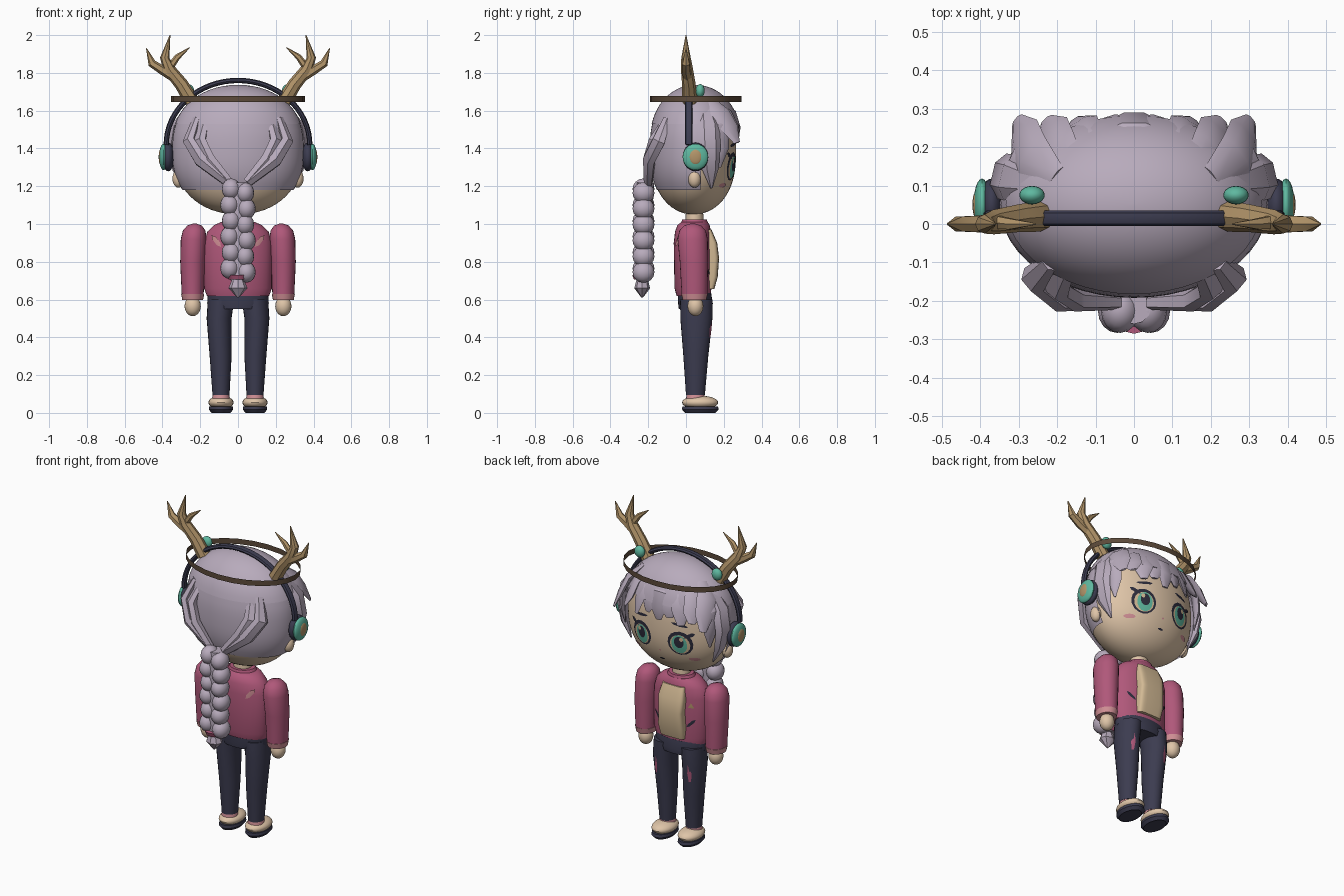
import bpy, bmesh
from math import sin, cos, pi, sqrt, radians
from mathutils import Vector

cube = bpy.data.objects.get("Cube")
if cube:
    bpy.data.objects.remove(cube)


def material(name, hexcode):
    rgb = [int(hexcode[i:i + 2], 16) / 255 for i in (0, 2, 4)]
    lin = [c / 12.92 if c < 0.04 else ((c + 0.055) / 1.055) ** 2.4 for c in rgb]
    m = bpy.data.materials.new(name)
    m.use_nodes = True
    m.diffuse_color = (*lin, 1)
    m.node_tree.nodes["Principled BSDF"].inputs["Base Color"].default_value = (*lin, 1)
    return m


HAIR = material("lavender hair", "b8abbc")
SKIN = material("skin", "dfc5a8")
ROSE = material("rose jacket", "b0587a")
PINK = material("light pink", "d08f95")
NAVY = material("navy", "3c3c50")
TEAL = material("teal", "5fb8a0")
TAN = material("antler tan", "b3956a")
BROWN = material("dark brown", "5c4a3a")
CREAM = material("cream shirt", "d2b994")
DARK = material("dark line", "2c2c3c")
made = []


def finish(name, bm, mat):
    bmesh.ops.recalc_face_normals(bm, faces=bm.faces)
    me = bpy.data.meshes.new(name)
    bm.to_mesh(me)
    bm.free()
    me.materials.append(mat)
    ob = bpy.data.objects.new(name, me)
    bpy.context.collection.objects.link(ob)
    made.append(ob)
    return ob


def skin_rings(name, rings, mat, caps=True, keep=None):
    """Join equal rings of points into one surface."""
    bm = bmesh.new()
    vs = [[bm.verts.new(p) for p in r] for r in rings]
    n = len(vs[0])
    for a, b in zip(vs, vs[1:]):
        for i in range(n):
            j = (i + 1) % n
            bm.faces.new((a[i], a[j], b[j], b[i]))
    if caps:
        bm.faces.new(vs[0])
        bm.faces.new(vs[-1])
    if keep:
        bad = [f for f in bm.faces if not keep(f.calc_center_median())]
        bmesh.ops.delete(bm, geom=bad, context='FACES')
    return finish(name, bm, mat)


def loft(name, levels, mat, n=32, power=1.0, **kw):
    """Stack of level ellipses: z, centre x, centre y, radius x, radius y."""
    def bend(v):
        return abs(v) ** power * (1 if v > 0 else -1)
    rings = [[(cx + rx * bend(cos(2 * pi * i / n)), cy + ry * bend(sin(2 * pi * i / n)), z)
              for i in range(n)] for z, cx, cy, rx, ry in levels]
    return skin_rings(name, rings, mat, **kw)


def ball(name, loc, size, mat, seg=20):
    bm = bmesh.new()
    bmesh.ops.create_uvsphere(bm, u_segments=seg, v_segments=seg // 2, radius=1)
    for v in bm.verts:
        v.co = Vector(a * b + c for a, b, c in zip(v.co, size, loc))
    return finish(name, bm, mat)


HEAD = Vector((0, 0.045, 1.39))


def strand(name, pts, widths, mat, flat=1.0, n=6, normal=None):
    """Tapered tube along a path, flattened away from the head."""
    pts = [Vector(p) for p in pts]
    rings = []
    for i, p in enumerate(pts):
        t = (pts[min(i + 1, len(pts) - 1)] - pts[max(i - 1, 0)]).normalized()
        out = Vector(normal) if normal else p - HEAD
        out = (out - t * out.dot(t)).normalized()
        side = t.cross(out)
        rings.append([p + widths[i] * (side * cos(2 * pi * k / n) + out * flat * sin(2 * pi * k / n))
                      for k in range(n)])
    return skin_rings(name, rings, mat)


def decal(name, cx, cz, rx, rz, mat, surf, off=0.004, n=20, turn=0.0):
    """Thin patch following a surface y = surf(x, z)."""
    rings = []
    for k in (0.02, 0.35, 0.7, 1):
        ring = []
        for i in range(n):
            a = 2 * pi * i / n
            u, w = k * rx * cos(a), k * rz * sin(a)
            x, z = cx + u * cos(turn) - w * sin(turn), cz + u * sin(turn) + w * cos(turn)
            y = surf(x, z)
            ring.append((x, y + (off if y > 0 else -off), z))
        rings.append(ring)
    bm = bmesh.new()
    vs = [[bm.verts.new(p) for p in r] for r in rings]
    bm.faces.new(vs[0])
    for a, b in zip(vs, vs[1:]):
        for i in range(n):
            bm.faces.new((a[i], a[(i + 1) % n], b[(i + 1) % n], b[i]))
    return finish(name, bm, mat)


# Head and hair shells share one egg-shaped formula
def egg(cy, cz, rx, ry, rz, heights):
    levels = []
    for z in heights:
        r = sqrt(max(1 - abs((z - cz) / rz) ** 2.5, 0.0004))
        levels.append((z, 0, cy, rx * r, ry * r))
    return levels


def face(x, z):
    return 0.04 + 0.225 * sqrt(max(1 - abs((z - 1.385) / 0.335) ** 2.5 - (x / 0.335) ** 2, 0))


loft("head", egg(0.04, 1.385, 0.335, 0.225, 0.335,
                 [1.385 - 0.335 * cos(pi * i / 32) for i in range(33)]), SKIN, n=64)
loft("hair_crown", egg(0.05, 1.39, 0.352, 0.245, 0.347,
                       [1.53 + 0.207 * sin(pi / 2 * i / 12) for i in range(13)]), HAIR, n=48)
loft("hair_back", egg(0.05, 1.39, 0.349, 0.242, 0.345, [1.18 + 0.035 * i for i in range(11)]),
     HAIR, n=48, caps=False, keep=lambda c: c.y < 0.07)

# Fringe
for i in range(9):
    x = (i - 4) * 0.068
    drop = 1.46 if i % 2 else 1.43
    edge = abs(x) / 0.272
    strand("fringe_lock", [(x * 0.75, 0.17 - 0.05 * edge, 1.66), (x * 0.98, 0.25 - 0.07 * edge, 1.59),
                           (x * 1.05, 0.275 - 0.045 * edge, 1.51), (x * 1.12, 0.27, drop)],
           (0.035, 0.06, 0.055, 0.02), HAIR, flat=0.3)

# Braid
for row in range(6):
    for s in (-1, 1):
        z = 1.185 - row * 0.084 - (0.02 if s > 0 else 0)
        ball("braid_lump", (s * (0.036 + 0.008 * (row % 2)), -0.225, z), (0.05, 0.058, 0.056), HAIR, 16)
loft("braid_core", [(0.7, 0, -0.225, 0.04, 0.035), (1.22, 0, -0.215, 0.045, 0.045)], HAIR, n=12)
loft("braid_tie", [(0.705, 0, -0.23, 0.05, 0.045), (0.73, 0, -0.23, 0.06, 0.055)], ROSE, n=12)
loft("braid_tip", [(0.61, 0, -0.232, 0.004, 0.004), (0.66, 0, -0.232, 0.05, 0.042),
                   (0.705, 0, -0.232, 0.032, 0.03)], HAIR, n=8)

# Brim ring
loft("brim_ring", [(1.645, 0, 0.052, 0.355, 0.243), (1.678, 0, 0.052, 0.355, 0.243)],
     BROWN, n=24, caps=False)

# Headphone band
strand("headphone_band", [(0.38 * cos(pi * i / 32), 0.015, 1.42 + 0.34 * sin(pi * i / 32)) for i in range(33)],
       [0.02] * 33, NAVY, flat=0.7, n=8)

# Torso, collar and shirt
loft("neck", [(0.98, 0, 0.045, 0.055, 0.05), (1.08, 0, 0.045, 0.05, 0.045)], SKIN, n=24)
loft("collar", [(0.99, 0, 0.045, 0.095, 0.075), (1.025, 0, 0.045, 0.075, 0.065)], ROSE)
loft("jacket", [(0.62, 0, 0.04, 0.165, 0.09), (0.66, 0, 0.037, 0.18, 0.098), (0.9, 0, 0.035, 0.18, 0.1),
                (0.96, 0, 0.037, 0.162, 0.095), (0.995, 0, 0.04, 0.125, 0.085),
                (1.01, 0, 0.045, 0.09, 0.07)], ROSE)
loft("shirt_panel", [(0.655, 0, 0.11, 0.08, 0.04), (0.72, 0, 0.12, 0.086, 0.048), (0.82, 0, 0.125, 0.08, 0.05),
                     (0.9, 0, 0.12, 0.086, 0.045), (0.97, 0, 0.1, 0.075, 0.035)], CREAM, power=0.4)
loft("hips", [(0.55, 0, 0.05, 0.14, 0.088), (0.58, 0, 0.05, 0.163, 0.092),
              (0.635, 0, 0.045, 0.16, 0.088)], NAVY)


def jacket_front(x, z):
    return 0.035 + 0.1 * sqrt(max(1 - (x / 0.18) ** 2, 0))


def jacket_back(x, z):
    return 0.07 - jacket_front(x, z)


decal("chest_badge", -0.115, 0.86, 0.02, 0.02, TAN, jacket_front, n=3, turn=pi / 2)

for s, side in ((1, "left"), (-1, "right")):
    # Hair locks beside the face and gathered at the back
    strand(side + "_face_lock", [(s * 0.24, 0.1, 1.63), (s * 0.325, 0.12, 1.52), (s * 0.345, 0.125, 1.4),
                                 (s * 0.325, 0.13, 1.29), (s * 0.28, 0.135, 1.19)],
           (0.03, 0.06, 0.06, 0.045, 0.006), HAIR, flat=0.45)
    strand(side + "_temple_lock", [(s * 0.22, 0.15, 1.63), (s * 0.3, 0.18, 1.52), (s * 0.3, 0.19, 1.4),
                                   (s * 0.29, 0.18, 1.3)], (0.03, 0.05, 0.042, 0.006), HAIR, flat=0.4)
    for k in (0, 1):
        w = 1 - 0.22 * k
        strand(side + "_swept_lock", [(s * 0.22 * w, -0.1, 1.56), (s * 0.26 * w, -0.145 - 0.02 * k, 1.44),
                                      (s * 0.2 * w, -0.195, 1.34), (s * 0.05, -0.2, 1.22)],
               (0.025, 0.042, 0.042, 0.03), HAIR, flat=0.7)

    # Ear and headphone cup
    ball(side + "_ear", (s * 0.315, 0.045, 1.24), (0.032, 0.034, 0.048), SKIN)
    ball(side + "_ear_cushion", (s * 0.37, 0.05, 1.355), (0.034, 0.068, 0.076), NAVY, 24)
    ball(side + "_ear_cup", (s * 0.395, 0.05, 1.355), (0.022, 0.068, 0.07), TEAL, 24)
    ball(side + "_ear_cup_centre", (s * 0.409, 0.05, 1.355), (0.011, 0.036, 0.042), TAN)

    # Antler with three tines and a bead
    up = (0, 1, 0)
    strand(side + "_antler", [(s * 0.245, 0.02, 1.65), (s * 0.3, 0.015, 1.74), (s * 0.365, 0.005, 1.82),
                              (s * 0.388, 0, 1.88), (s * 0.36, 0, 2.0)],
           (0.04, 0.036, 0.032, 0.025, 0.002), TAN, n=8, normal=up)
    strand(side + "_outer_tine", [(s * 0.33, 0.01, 1.77), (s * 0.4, 0, 1.815), (s * 0.455, 0, 1.85),
                                  (s * 0.485, 0, 1.93)], (0.025, 0.025, 0.022, 0.002), TAN, normal=up)
    strand(side + "_inner_tine", [(s * 0.36, 0.005, 1.83), (s * 0.32, 0, 1.885), (s * 0.255, 0, 1.935)],
           (0.02, 0.016, 0.002), TAN, normal=up)
    ball(side + "_bead", (s * 0.265, 0.075, 1.705), (0.033, 0.024, 0.036), TEAL)

    # Painted face
    for part, dx, dz, rx, rz, mat, off in (
            ("eye_rim", 0, 0, 0.073, 0.075, DARK, 0.003), ("eye_white", 0, -0.006, 0.058, 0.06, CREAM, 0.0045),
            ("iris", -0.003, -0.005, 0.045, 0.058, TEAL, 0.006), ("pupil", -0.003, 0.008, 0.028, 0.036, DARK, 0.0075),
            ("glint", 0.012, 0.028, 0.011, 0.013, CREAM, 0.009)):
        decal(side + "_" + part, s * (0.13 + dx), 1.305 + dz, rx, rz, mat, face, off, n=16)
    decal(side + "_lash", s * 0.185, 1.36, 0.035, 0.012, DARK, face, 0.005, n=6, turn=s * 0.5)
    decal(side + "_brow", s * 0.13, 1.42, 0.05, 0.009, DARK, face, n=8, turn=-s * 0.15)
    decal(side + "_blush", s * 0.195, 1.205, 0.03, 0.012, PINK, face, n=12)

    # Arm, cuff and hand
    loft(side + "_sleeve", [(0.625, s * 0.24, 0.045, 0.058, 0.068), (0.8, s * 0.24, 0.042, 0.066, 0.075),
                            (0.92, s * 0.235, 0.035, 0.068, 0.08), (0.965, s * 0.232, 0.035, 0.06, 0.07),
                            (0.992, s * 0.23, 0.035, 0.038, 0.045), (1.002, s * 0.23, 0.035, 0.01, 0.012)],
         ROSE, n=24)
    loft(side + "_cuff", [(0.597, s * 0.24, 0.045, 0.055, 0.062), (0.63, s * 0.24, 0.045, 0.061, 0.07)], PINK, n=24)
    ball(side + "_hand", (s * 0.24, 0.05, 0.565), (0.043, 0.042, 0.053), SKIN)

    # Jacket marks
    decal(side + "_back_mark", s * 0.115, 0.91, 0.04, 0.013, PINK, jacket_back, n=6, turn=s * 0.9)
    decal(side + "_front_mark", s * 0.115, 0.755, 0.035, 0.009, DARK, jacket_front, n=6, turn=s * 0.8)

    # Leg, tears, sock and shoe
    loft(side + "_leg", [(0.095, s * 0.09, 0.05, 0.045, 0.05), (0.3, s * 0.092, 0.052, 0.058, 0.066),
                         (0.5, s * 0.1, 0.055, 0.066, 0.085), (0.6, s * 0.09, 0.055, 0.07, 0.086)], NAVY, n=24)

    def thigh(x, z):
        grow = (z - 0.3) / 0.2
        return 0.052 + (0.066 + 0.019 * grow) * sqrt(max(1 - ((x - s * 0.095) / 0.063) ** 2, 0))
    decal(side + "_tear", s * 0.115, 0.45, 0.012, 0.06, ROSE, thigh, n=6)
    loft(side + "_sock", [(0.06, s * 0.09, 0.05, 0.05, 0.052), (0.105, s * 0.09, 0.05, 0.042, 0.046)], PINK, n=20)
    loft(side + "_sole", [(0.008, s * 0.09, 0.075, 0.056, 0.085), (0.0, s * 0.09, 0.075, 0.05, 0.08),
                          (0.018, s * 0.09, 0.076, 0.065, 0.097), (0.035, s * 0.09, 0.075, 0.062, 0.094)], NAVY)
    ball(side + "_shoe", (s * 0.09, 0.075, 0.055), (0.067, 0.096, 0.036), SKIN, 24)

# Nose and mouth
decal("nose", 0, 1.235, 0.007, 0.006, PINK, face, n=8)
decal("mouth", 0, 1.175, 0.018, 0.006, DARK, face, n=8)

bpy.ops.object.select_all(action='DESELECT')
for ob in made:
    ob.select_set(True)
bpy.context.view_layer.objects.active = made[0]
bpy.ops.object.shade_smooth_by_angle(angle=radians(35))
